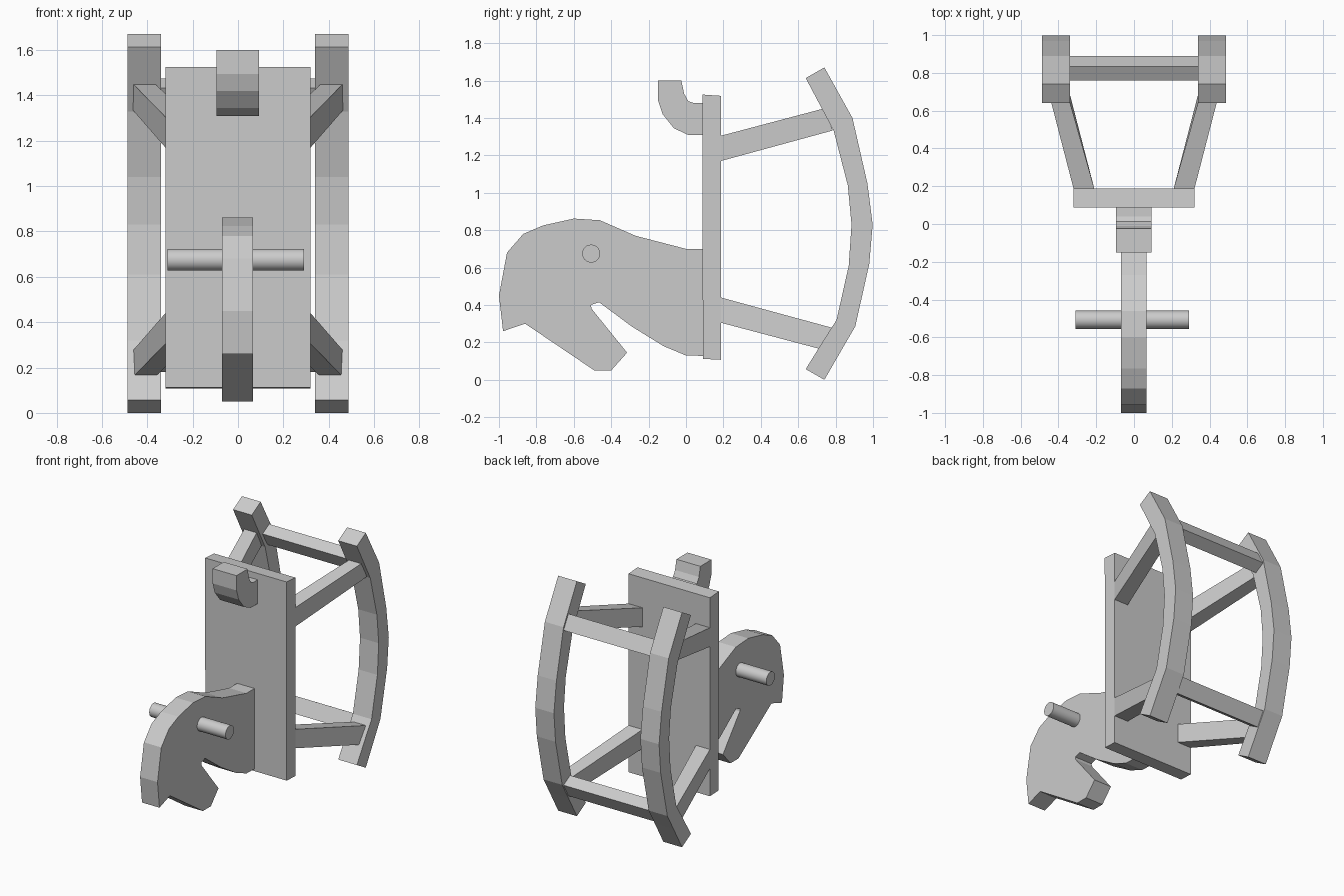
import bpy, bmesh, math


def hexa(name, start, end):
    """Solid joining two matching outlines of 3D points."""
    bm = bmesh.new()
    a = [bm.verts.new(p) for p in start]
    b = [bm.verts.new(p) for p in end]
    n = len(a)
    bm.faces.new(a)
    bm.faces.new(b[::-1])
    for i in range(n):
        j = (i + 1) % n
        bm.faces.new((a[j], a[i], b[i], b[j]))
    bmesh.ops.recalc_face_normals(bm, faces=bm.faces[:])
    me = bpy.data.meshes.new(name)
    bm.to_mesh(me)
    bm.free()
    ob = bpy.data.objects.new(name, me)
    bpy.context.collection.objects.link(ob)
    return ob


def slab(name, profile, x0, x1):
    """Extrude a (y, z) profile along x."""
    return hexa(name, [(x0, y, z) for y, z in profile],
                [(x1, y, z) for y, z in profile])


# Seat board
slab("seat", [(0.088, 1.525), (0.188, 1.518), (0.188, 0.107), (0.09, 0.112)], -0.32, 0.32)

# Horse head with neck and open mouth
head = [(0.09, 0.70), (0.0, 0.70), (-0.27, 0.77), (-0.46, 0.853), (-0.60, 0.862),
        (-0.765, 0.825), (-0.87, 0.78), (-0.957, 0.68), (-1.0, 0.45), (-0.978, 0.26),
        (-0.86, 0.30), (-0.49, 0.05), (-0.40, 0.05), (-0.315, 0.145), (-0.505, 0.38),
        (-0.508, 0.40), (-0.465, 0.415), (-0.29, 0.285), (-0.12, 0.18), (0.0, 0.13),
        (0.09, 0.128)]
slab("head", head, -0.07, 0.067)

# Curved tail
tail = [(-0.15, 1.60), (-0.025, 1.60), (-0.01, 1.53), (0.012, 1.49), (0.04, 1.48),
        (0.09, 1.48), (0.09, 1.31), (0.01, 1.31), (-0.065, 1.345), (-0.125, 1.42),
        (-0.15, 1.495)]
slab("tail", tail, -0.095, 0.093)

# Handle bar through the head
bpy.ops.mesh.primitive_cylinder_add(vertices=24, radius=0.048, depth=0.60,
                                    location=(-0.01, -0.507, 0.675),
                                    rotation=(0, math.pi / 2, 0))
bpy.context.object.name = "handle"
bpy.ops.object.shade_smooth_by_angle(angle=math.radians(40))

# Curved rockers, one on each side
outer = [(0.74, 1.67), (0.89, 1.40), (0.97, 1.05), (0.998, 0.83), (0.98, 0.62),
         (0.905, 0.285), (0.835, 0.165), (0.74, 0.0)]
inner = [(0.64, 0.057), (0.735, 0.21), (0.805, 0.32), (0.87, 0.61), (0.885, 0.83),
         (0.865, 1.04), (0.79, 1.33), (0.64, 1.613)]
for s, side in ((1, "right"), (-1, "left")):
    slab("rocker_" + side, outer + inner, s * 0.34, s * 0.487)

# Splayed legs from seat to rockers
for s, side in ((1, "right"), (-1, "left")):
    for flip, end in ((False, "rear"), (True, "front")):
        def z(v):
            return 1.61 - v if flip else v
        a = [(s * x, 0.187, z(h)) for x, h in
             ((0.21, 1.17), (0.32, 1.17), (0.32, 1.305), (0.21, 1.305))]
        b = [(s * x, y, z(h)) for x, y, h in
             ((0.365, 0.785, 1.333), (0.462, 0.785, 1.333),
              (0.462, 0.735, 1.45), (0.365, 0.735, 1.45))]
        hexa(end + "_leg_" + side, a, b)

# Crossbars between the rockers
bar = [(0.835, 1.475), (0.89, 1.378), (0.816, 1.336), (0.761, 1.433)]
slab("rear_crossbar", bar, -0.40, 0.40)
slab("front_crossbar", [(y, 1.655 - h) for y, h in bar], -0.40, 0.40)
